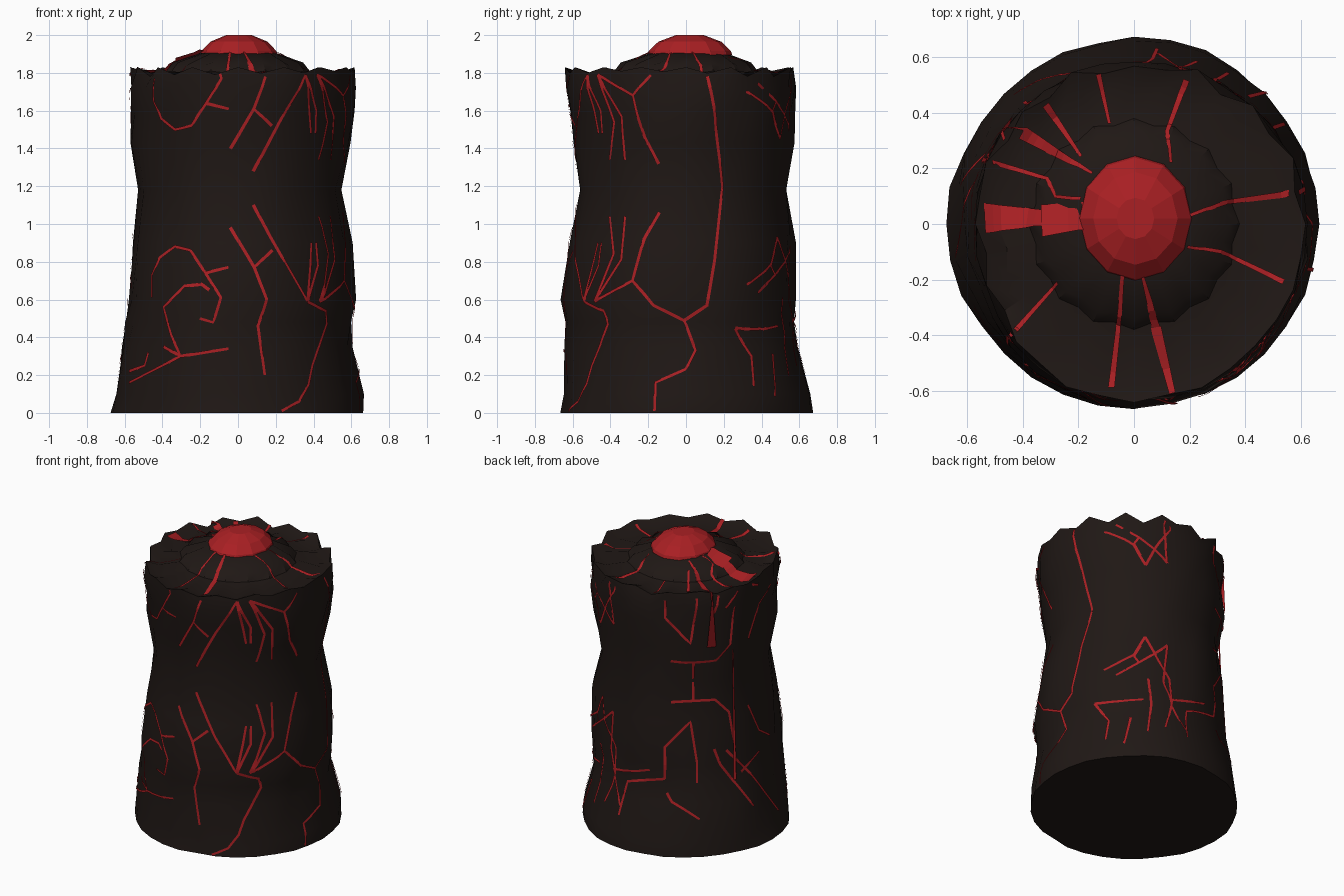
import bpy, bmesh, math, random
from mathutils import Vector
from mathutils.bvhtree import BVHTree

if "Cube" in bpy.data.objects:
    bpy.data.objects.remove(bpy.data.objects["Cube"])

random.seed(4)
SEG = 32
MIRROR_Z = 1.19


def material(name, rgb):
    m = bpy.data.materials.new(name)
    m.diffuse_color = (*rgb, 1)
    m.use_nodes = True
    m.node_tree.nodes["Principled BSDF"].inputs["Base Color"].default_value = m.diffuse_color
    return m


ROCK = material("dark_rock", (0.014, 0.009, 0.0075))
LAVA = material("red_lava", (0.40, 0.014, 0.017))


def finish(bm, name, mat, smooth=None):
    me = bpy.data.meshes.new(name)
    bm.to_mesh(me)
    bm.free()
    ob = bpy.data.objects.new(name, me)
    bpy.context.collection.objects.link(ob)
    me.materials.append(mat)
    if smooth:
        bpy.context.view_layer.objects.active = ob
        ob.select_set(True)
        bpy.ops.object.shade_smooth_by_angle(angle=math.radians(smooth))
        ob.select_set(False)
    return ob


def loft(rings):
    bm = bmesh.new()
    loops = [[bm.verts.new(p) for p in ring] for ring in rings]
    n = len(loops[0])
    for a, b in zip(loops, loops[1:]):
        for i in range(n):
            j = (i + 1) % n
            bm.faces.new((a[i], a[j], b[j], b[i]))
    bm.faces.new(loops[0][::-1])
    bm.faces.new(loops[-1])
    bmesh.ops.recalc_face_normals(bm, faces=bm.faces)
    return bm


# Rock column: z, then radius towards right, back, left, front
PROFILE = [
    (0.00, .67, .67, .67, .66), (0.10, .66, .66, .655, .65), (0.35, .60, .60, .62, .65),
    (0.48, .61, .58, .60, .645), (0.60, .63, .575, .58, .66), (0.90, .60, .575, .56, .61),
    (1.18, .55, .54, .53, .57), (1.43, .59, .58, .575, .60), (1.60, .62, .575, .56, .62),
    (1.72, .62, .58, .57, .64)]


def radius(row, a):
    q = a / (math.pi / 2)
    k = int(q) % 4
    t = (1 - math.cos((q - int(q)) * math.pi)) / 2
    return row[1 + k] * (1 - t) + row[1 + (k + 1) % 4] * t


angles = [2 * math.pi * i / SEG for i in range(SEG)]
rings = []
for row in PROFILE:
    rings.append([(math.cos(a) * r, math.sin(a) * r, row[0]) for a in angles
                  for r in [radius(row, a) + random.uniform(-.012, .008)]])

# Jagged crown rim, pleated shelf and raised collar below the dome
rim, shelf, step, collar, throat = [], [], [], [], []
for i, a in enumerate(angles):
    c, s, odd = math.cos(a), math.sin(a), i % 2
    r = radius(PROFILE[-1], a) + random.uniform(-.015, .015) - .02 * odd
    for ring, rr, z in ((rim, r, 1.83 - odd * random.uniform(.01, .05)),
                        (shelf, r * .86, 1.80 - odd * .03),
                        (step, .38 - odd * .02, 1.81 - odd * .01),
                        (collar, .345 - odd * .02, 1.855 - odd * .015),
                        (throat, .20, 1.905)):
        ring.append((c * rr, s * rr + (.01 if ring is throat else 0), z))
rings += [rim, shelf, step, collar, throat]
bm = loft(rings)
bm.normal_update()
tree = BVHTree.FromBMesh(bm)
finish(bm, "rock_column", ROCK, 35)

# Faceted lava dome
rings = []
for k, z in ((1.0, 1.895), (.97, 1.915), (.74, 1.965), (.33, 2.0)):
    rings.append([(.005 + math.cos(a) * .205 * k, .02 + math.sin(a) * .225 * k, z)
                  for a in (2 * math.pi * i / 12 for i in range(12))])
finish(loft(rings), "lava_dome", LAVA)


# Lava cracks: ribbons projected on the rock along a viewing direction
def view(azimuth, elevation):
    a, e = math.radians(azimuth), math.radians(elevation)
    right = Vector((math.cos(a), math.sin(a), 0))
    toward = Vector((math.sin(a) * math.cos(e), -math.cos(a) * math.cos(e), math.sin(e)))
    return right, toward.cross(right), toward


def cast(origin, direction):
    p, n, _, _ = tree.ray_cast(origin, direction)
    if p is None:
        return None
    return p, (-n if n.dot(direction) > 0 else n)


def resample(path, gap=.03):
    out = []
    for a, b in zip(path, path[1:]):
        a, b = Vector(a), Vector(b)
        n = max(1, round((b - a).length / gap))
        out += [a.lerp(b, i / n) for i in range(n)]
    return out + [Vector(path[-1])]


cracks = bmesh.new()


def ribbon(hits, w0, w1):
    if len(hits) < 3:
        return
    prev = None
    for i, (p, n) in enumerate(hits):
        t = hits[min(i + 1, len(hits) - 1)][0] - hits[max(i - 1, 0)][0]
        f = i / (len(hits) - 1)
        side = n.cross(t).normalized() * (w0 + (w1 - w0) * f)
        pair = [cracks.verts.new(p + n * .007 + side * k) for k in (-1, 1)]
        if prev:
            cracks.faces.new((prev[1], prev[0], pair[0], pair[1]))
        prev = pair


def crack(v, path, w0=.009, w1=.007, mirror=True):
    right, up, toward = v
    hits = [cast(right * q.x + up * q.y + toward * 5, -toward) for q in resample(path)]
    hits = [h for h in hits if h]
    ribbon(hits, w0, w1)
    if not mirror:
        return
    # the pattern repeats upside down on the upper half
    upper = []
    for p, _ in hits:
        if p.z > .58:
            d = Vector((p.x, p.y, 0)).normalized()
            h = cast(d * 3 + Vector((0, 0, 2 * MIRROR_Z - p.z)), -d)
            if h and h[0].xy.length > .48:
                upper.append(h)
    ribbon(upper, w0, w1)


FRONT = [
    [(-.45, .61), (-.45, .73), (-.41, .82), (-.33, .88), (-.25, .86), (-.17, .74), (-.09, .61), (-.13, .48), (-.2, .5)],
    [(-.17, .74), (-.05, .77)],
    [(-.57, .22), (-.49, .25), (-.47, .32)], [(-.39, .35), (-.3, .3), (-.05, .34)],
    [(-.04, .98), (.085, .77), (.15, .6), (.105, .46), (.14, .2)], [(.18, .86), (.085, .77)],
    [(.08, 1.1), (.17, .93), (.365, .59)], [(.365, .59), (.38, .78), (.385, .9)],
    [(.365, .59), (.42, .78), (.41, .9)],
    [(.365, .59), (.46, .54), (.465, .47), (.39, .25), (.37, .15), (.32, .06), (.23, .01)]]
INNER_LOOP = [(-.15, .65), (-.19, .68), (-.28, .67), (-.39, .56), (-.35, .41), (-.3, .3), (-.57, .16)]
RIGHT = [
    [(-.14, 1.06), (-.22, .92), (-.28, .7), (-.17, .57), (-.01, .49), (.05, .33), (0, .23), (-.16, .16), (-.165, .01)],
    [(-.48, .59), (-.28, .7)], [(-.01, .49), (.11, .57), (.15, .81), (.19, 1.19)],
    [(-.48, .59), (-.38, .84), (-.4, 1.04)], [(-.48, .59), (-.34, .81), (-.32, 1.04)]]
BACK_RIGHT = [
    [(-.23, .64), (-.14, .52), (-.16, .39)], [(-.23, .64), (.08, .66)], [(0, .54), (-.04, .36)],
    [(.11, .8), (.13, .63), (.11, .44)], [(.09, 1.08), (.24, .8), (.26, .64), (.22, .47)],
    [(.26, .66), (.46, .65)], [(.09, 1.08), (.02, .96), (-.17, .86)], [(.06, 1.02), (.02, .95), (.05, .91)]]
BACK_LEFT = [
    [(-.2, .21), (-.2, .41), (-.04, .56), (0, .3), (0, .17)], [(-.2, .21), (-.42, .21), (-.48, 0)],
    [(-.19, .12), (-.16, .06), (.01, -.06)], [(-.16, .69), (.12, .69), (.21, .61), (.25, .38)],
    [(-.02, .69), (-.02, .81)], [(.11, .38), (.15, .28), (.37, .01)], [(.19, .37), (.34, .23), (.55, -.02)],
    [(.34, .65), (.42, .49), (.5, .46)], [(.29, .23), (.42, .36)],
    [(-.5, .66), (-.51, .43), (-.47, .06)], [(-.5, .66), (-.62, .56)]]
for v, paths in ((view(0, 0), FRONT), (view(90, 0), RIGHT),
                 (view(138, -25), BACK_RIGHT), (view(222, 27), BACK_LEFT)):
    for path in paths:
        crack(v, path)
crack(view(0, 0), INNER_LOOP, mirror=False)

# Radial cracks on the top: outer width, inner width, path
TOP = [
    (.010, .006, [(-.13, .54), (-.09, .36)]), (.014, .006, [(-.32, .43), (-.19, .24)]),
    (.030, .005, [(-.45, .36), (-.15, .18)]), (.010, .006, [(-.54, .23), (-.31, .16), (-.28, .1), (-.19, .09)]),
    (.055, .030, [(-.54, .02), (-.32, .02)]), (.060, .050, [(-.33, .01), (-.17, .03)]),
    (.010, .006, [(-.44, -.4), (-.27, -.21)]), (.012, .007, [(-.08, -.59), (-.05, -.33), (-.04, -.18)]),
    (.012, .020, [(.14, -.61), (.08, -.37)]), (.016, .006, [(.08, -.37), (.03, -.19)]),
    (.010, .006, [(.54, -.21), (.31, -.1), (.19, -.08)]), (.012, .006, [(.56, .11), (.33, .08), (.2, .03)]),
    (.012, .006, [(.19, .52), (.12, .33), (.13, .22)])]
for w0, w1, path in TOP:
    crack(view(0, 90), path, w0, w1, False)
finish(cracks, "lava_cracks", LAVA)
